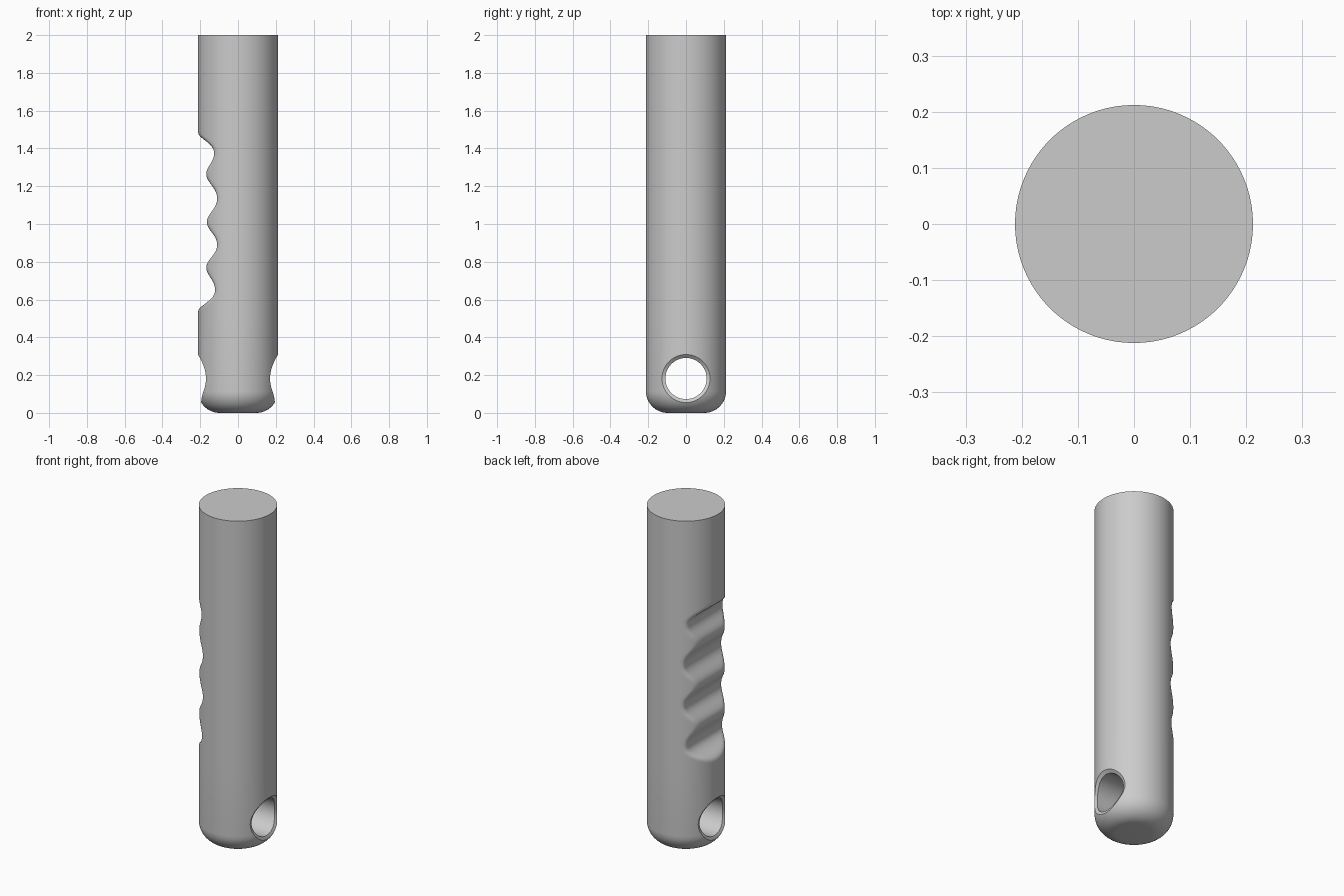
import bpy, bmesh
from math import sin, cos, pi, sqrt

R, FILLET, HEIGHT, SEGS = 0.212, 0.115, 2.0, 128
HOLE_Z, HOLE_R, RIM_R = 0.182, 0.109, 0.127

# Finger grip profile: (height, distance of the grip face from the axis)
GRIP = [(0.51, 0.235), (0.65, 0.122), (0.77, 0.168), (0.89, 0.111), (1.01, 0.165),
        (1.135, 0.111), (1.265, 0.168), (1.375, 0.127), (1.51, 0.235)]

if "Cube" in bpy.data.objects:
    bpy.data.objects.remove(bpy.data.objects["Cube"], do_unlink=True)


def radius_at(z):
    """Body radius, with the rounded lower end."""
    if z >= FILLET:
        return R
    return R - FILLET + sqrt(max(FILLET ** 2 - (FILLET - z) ** 2, 0))


def grip_at(z):
    """Grip face distance: wide valleys and narrow crests."""
    for (z0, d0), (z1, d1) in zip(GRIP, GRIP[1:]):
        if z0 <= z <= z1:
            t = (1 - cos(pi * (z - z0) / (z1 - z0))) / 2
            t = t if d1 > d0 else 1 - t
            return min(d0, d1) + abs(d1 - d0) * t ** 1.2
    return None


def soft_max(a, b, k=0.02):
    h = max(k - abs(a - b), 0) / k
    return max(a, b) + h * h * k / 4


def loft(name, rings):
    """Closed skin through a list of point rings."""
    bm = bmesh.new()
    loops = [[bm.verts.new(p) for p in ring] for ring in rings]
    for a, b in zip(loops, loops[1:]):
        for i in range(len(a)):
            j = (i + 1) % len(a)
            bm.faces.new((a[i], a[j], b[j], b[i]))
    bm.faces.new(loops[0][::-1])
    bm.faces.new(loops[-1])
    bmesh.ops.recalc_face_normals(bm, faces=bm.faces)
    mesh = bpy.data.meshes.new(name)
    bm.to_mesh(mesh)
    bm.free()
    obj = bpy.data.objects.new(name, mesh)
    bpy.context.collection.objects.link(obj)
    return obj


def body_ring(z):
    r, d = radius_at(z), grip_at(z)
    ring = []
    for i in range(SEGS):
        a = 2 * pi * i / SEGS
        x, y = r * cos(a), r * sin(a)
        if d is not None:
            x = soft_max(x, -d)
        ring.append((x, y, z))
    return ring


# Handle body: rounded end, plain shaft, finger grips, flat top
low, high = GRIP[0][0], GRIP[-1][0]
steps = 110
heights = [FILLET * (1 - cos(pi / 2 * i / 12)) for i in range(13)]
heights += [low + (high - low) * i / steps for i in range(steps + 1)]
heights += [HEIGHT]
handle = loft("handle", [body_ring(z) for z in heights])


# Lanyard hole cutter, flared at both ends to follow the curved surface
def hole_ring(side, r, follow_r, offset):
    ring = []
    for i in range(96):
        a = 2 * pi * i / 96
        y, z = follow_r * cos(a), HOLE_Z + follow_r * sin(a)
        x = sqrt(radius_at(z) ** 2 - y * y) + offset if follow_r else offset
        ring.append((side * x, r * cos(a), HOLE_Z + r * sin(a)))
    return ring


flare = [(HOLE_R, HOLE_R, -0.016), (RIM_R, RIM_R, 0.0),
         (0.15, RIM_R, 0.025), (0.15, 0, 0.3)]
rings = [hole_ring(-1, *f) for f in reversed(flare)]
rings += [hole_ring(1, *f) for f in flare]
cutter = loft("hole_cutter", rings)
cutter.hide_render = True

# Cut the hole and drop the cutter
cut = handle.modifiers.new("lanyard_hole", "BOOLEAN")
cut.operation, cut.solver, cut.object = "DIFFERENCE", "EXACT", cutter
bpy.ops.object.select_all(action="DESELECT")
bpy.context.view_layer.objects.active = handle
handle.select_set(True)
bpy.ops.object.modifier_apply(modifier=cut.name)
bpy.data.objects.remove(cutter, do_unlink=True)

# Single grey material and smooth shading with crisp rims
grey = bpy.data.materials.new("light_grey")
grey.use_nodes = True
colour = (0.6, 0.6, 0.6, 1)
grey.diffuse_color = colour
grey.node_tree.nodes["Principled BSDF"].inputs["Base Color"].default_value = colour
handle.data.materials.clear()
handle.data.materials.append(grey)
bpy.ops.object.shade_smooth_by_angle(angle=pi / 6)
